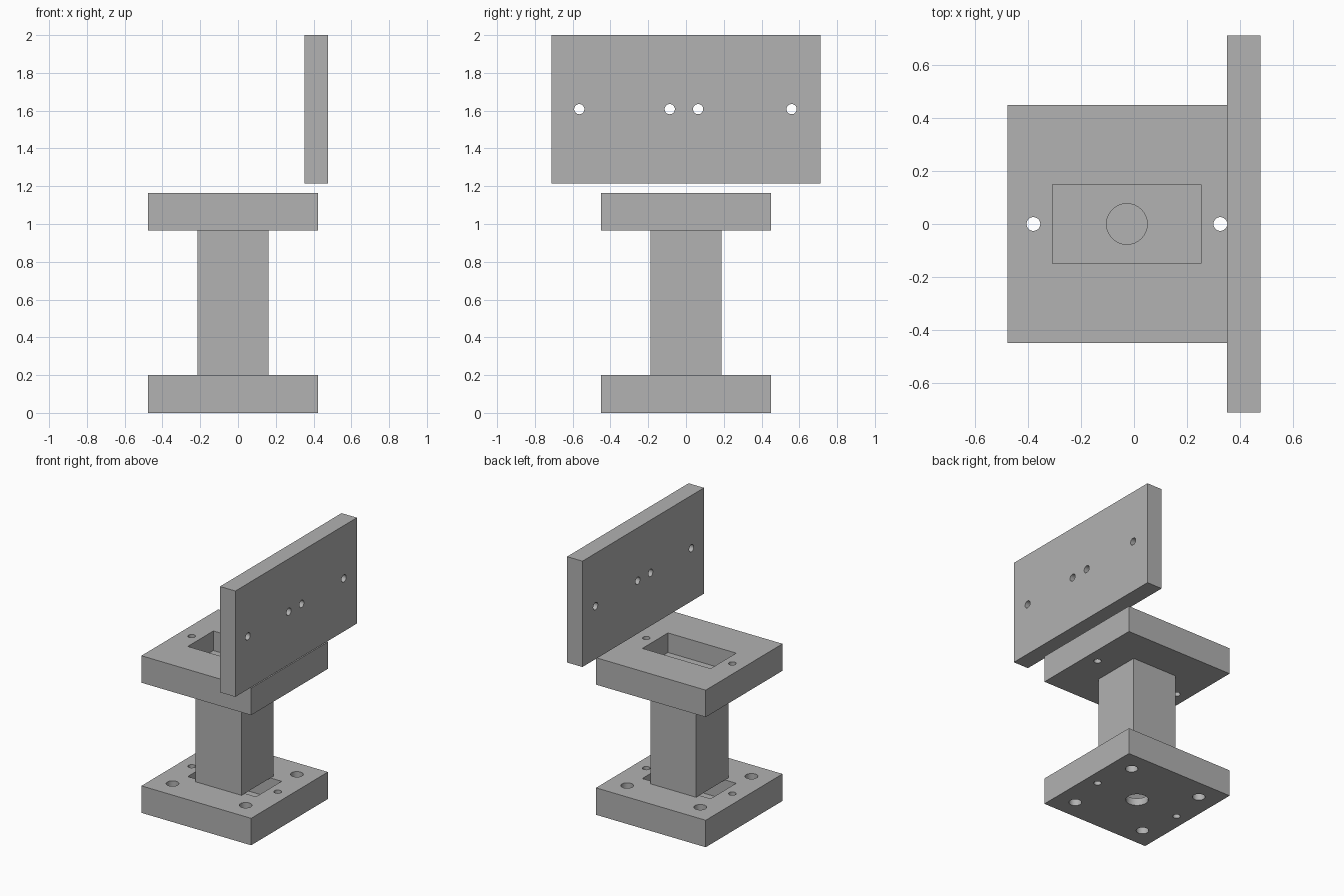
import bpy
from math import pi

cube = bpy.data.objects.get("Cube")
if cube:
    bpy.data.objects.remove(cube, do_unlink=True)

grey = bpy.data.materials.new("plain grey")
grey.use_nodes = True
GREY = (0.445, 0.445, 0.445, 1)
grey.diffuse_color = GREY
grey.node_tree.nodes["Principled BSDF"].inputs["Base Color"].default_value = GREY

AXIS_X = -0.027      # centre line of the column and its plates
PLATE = 0.9          # side of the square plates
THICK = 0.2
POCKET_DEPTH = 0.145


def box(name, centre, size):
    bpy.ops.mesh.primitive_cube_add(size=1, location=centre)
    ob = bpy.context.object
    ob.name = name
    ob.scale = size
    bpy.ops.object.transform_apply(location=False, rotation=False, scale=True)
    ob.data.materials.append(grey)
    return ob


def drill(centre, radius, length, along_x=False):
    bpy.ops.mesh.primitive_cylinder_add(
        vertices=32, radius=radius, depth=length, location=centre,
        rotation=(0, pi / 2 if along_x else 0, 0))
    ob = bpy.context.object
    ob.data.materials.append(grey)
    return ob


def cut(target, cutters):
    for cutter in cutters:
        cutter.hide_render = True
        mod = target.modifiers.new("cut", 'BOOLEAN')
        mod.operation = 'DIFFERENCE'
        mod.solver = 'EXACT'
        mod.object = cutter
        bpy.ops.object.select_all(action='DESELECT')
        target.select_set(True)
        bpy.context.view_layer.objects.active = target
        bpy.ops.object.modifier_apply(modifier=mod.name)
        bpy.data.objects.remove(cutter, do_unlink=True)
    bpy.ops.object.shade_smooth_by_angle(angle=pi / 6)


def square_plate(name, base, corner_holes):
    """Plate with a top pocket, a central bore and two pin holes."""
    mid = base + THICK / 2
    plate = box(name, (AXIS_X, 0, mid), (PLATE, PLATE, THICK))
    # pocket runs past the top face so it opens cleanly
    pocket = box("pocket_cutter",
                 (AXIS_X, 0, base + THICK - POCKET_DEPTH + 0.15),
                 (0.56, 0.3, 0.3))
    cutters = [pocket, drill((AXIS_X, 0, mid), 0.077, 0.4)]
    for side in (-1, 1):
        cutters.append(drill((AXIS_X + side * 0.353, 0, mid), 0.026, 0.4))
        if corner_holes:
            for end in (-1, 1):
                cutters.append(drill((AXIS_X + side * 0.3, end * 0.3, mid),
                                     0.043, 0.4))
    cut(plate, cutters)


# Base plate, column and top plate
square_plate("base_plate", 0, True)
box("column", (AXIS_X, 0, 0.5825), (0.376, 0.376, 0.765))
square_plate("top_plate", 0.965, False)

# Upright panel with a row of four holes
panel = box("upright_panel", (0.414, 0, 1.6075), (0.126, 1.424, 0.785))
cut(panel, [drill((0.414, y, 1.608), 0.027, 0.4, along_x=True)
            for y in (-0.565, -0.086, 0.064, 0.559)])
